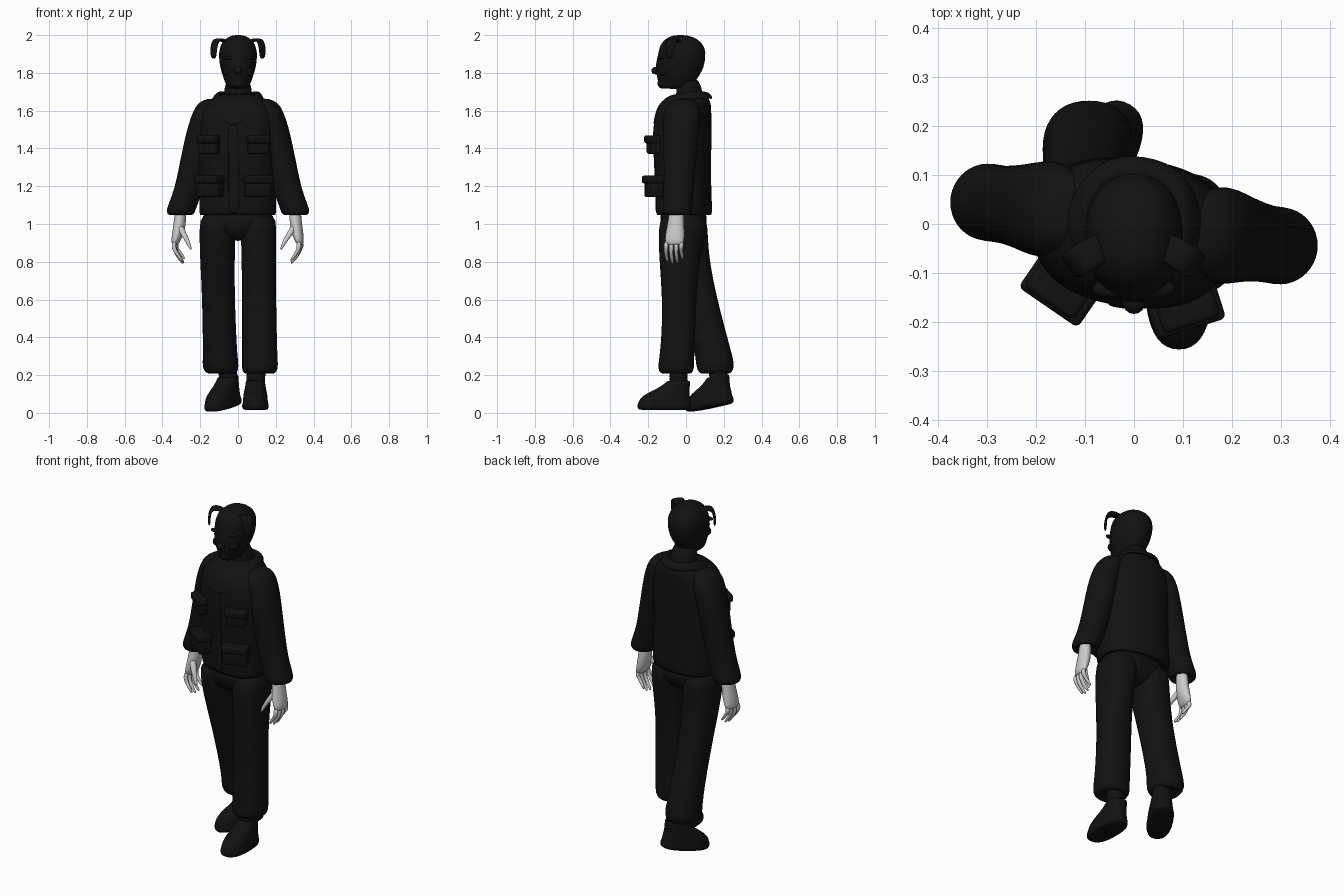
import bpy, bmesh, math
from mathutils import Matrix, Vector

BLACK = bpy.data.materials.new("black_cloth")
BLACK.diffuse_color = (0.006, 0.006, 0.006, 1)
TURN = Matrix.Rotation(math.radians(-8.5), 4, 'Z')   # upper body twist
I = Matrix.Identity(4)


def finish(name, bm, mat=BLACK, M=I, sub=1, thick=0, bevel=0):
    bmesh.ops.recalc_face_normals(bm, faces=bm.faces)
    me = bpy.data.meshes.new(name)
    bm.to_mesh(me)
    bm.free()
    for p in me.polygons:
        p.use_smooth = True
    if mat:
        me.materials.append(mat)
    ob = bpy.data.objects.new(name, me)
    bpy.context.collection.objects.link(ob)
    ob.matrix_world = M
    if thick:
        ob.modifiers.new("thickness", 'SOLIDIFY').thickness = thick
    if bevel:
        b = ob.modifiers.new("round", 'BEVEL')
        b.width, b.segments = bevel, 3
    if sub:
        m = ob.modifiers.new("smooth", 'SUBSURF')
        m.levels = m.render_levels = sub
    return ob


def loft(name, rings, n=20, power=2.0, s=1, **kw):
    """Skin horizontal oval rings given as (x, y, z, rx, ry)."""
    bm = bmesh.new()
    prev = None
    sg = lambda v: math.copysign(abs(v) ** (2 / power), v)
    for i, (x, y, z, rx, ry) in enumerate(rings):
        cur = []
        for k in range(n):
            a = 2 * math.pi * (k + .5) / n
            cur.append(bm.verts.new((s * (x + rx * sg(math.cos(a))), y + ry * sg(math.sin(a)), z)))
        if prev:
            for k in range(n):
                bm.faces.new((prev[k], prev[(k + 1) % n], cur[(k + 1) % n], cur[k]))
        if i in (0, len(rings) - 1):
            bm.faces.new(cur)
        prev = cur
    return finish(name, bm, **kw)


def box(name, size, M):
    bm = bmesh.new()
    bmesh.ops.create_cube(bm, size=1)
    bmesh.ops.scale(bm, vec=size, verts=bm.verts)
    return finish(name, bm, M=M, sub=0, bevel=.012)


def ball(name, loc, size, M=I):
    bm = bmesh.new()
    bmesh.ops.create_uvsphere(bm, u_segments=16, v_segments=10, radius=1)
    bmesh.ops.scale(bm, vec=size, verts=bm.verts)
    return finish(name, bm, M=M @ Matrix.Translation(loc), sub=0)


# Head and neck
loft("head", [(0, -.06, 1.715, .045, .075), (0, -.058, 1.725, .06, .088), (0, -.045, 1.77, .077, .106),
              (0, -.038, 1.81, .09, .125), (0, -.03, 1.85, .1, .131), (0, -.02, 1.91, .103, .127),
              (0, -.022, 1.95, .093, .116), (0, -.025, 1.98, .068, .085), (0, -.028, 1.996, .04, .05),
              (0, -.03, 2.0, .015, .02)], power=2.2)
loft("neck", [(0, .02, 1.6, .085, .085), (0, .02, 1.68, .075, .07), (0, .01, 1.78, .07, .065)])
ball("nose", (0, -.158, 1.812), (.024, .026, .02))
ball("chin", (0, -.125, 1.745), (.04, .026, .028))
for s in (-1, 1):
    ball("brow", (s * .05, -.132, 1.88), (.035, .018, .01))
    ball("cheek", (s * .05, -.115, 1.81), (.03, .03, .026))
    # Folded ear flap
    bm = bmesh.new()
    out, side = Vector((s * .78, -.5, 0)), Vector((s * .55, .8, 0))
    base = Vector((s * .025, -.02, 0))
    rows = []
    for d, z, w in [(.03, 1.962, .03), (.075, 1.984, .034), (.115, 1.984, .034),
                    (.134, 1.96, .032), (.142, 1.915, .03), (.14, 1.874, .022)]:
        rows.append([bm.verts.new(base + out * d + side * w * k + Vector((0, 0, z))) for k in (-1, 0, 1)])
    for a, b in zip(rows, rows[1:]):
        for k in (0, 1):
            bm.faces.new((a[k], a[k + 1], b[k + 1], b[k]))
    finish("ear", bm, thick=.014)

# Jacket body
loft("jacket", [(0, -.01, 1.07, .17, .11), (0, -.01, 1.04, .195, .135), (0, -.01, 1.05, .207, .147),
                (0, -.012, 1.15, .203, .144), (0, -.018, 1.3, .2, .146), (0, -.02, 1.45, .205, .153),
                (0, -.018, 1.55, .205, .15), (0, -.012, 1.61, .19, .143), (0, 0, 1.65, .155, .128),
                (0, .01, 1.68, .11, .1), (0, .01, 1.69, .06, .06)], n=28, power=2.4, M=TURN)
# Front closing flap
bm = bmesh.new()
col = [[bm.verts.new((x, y, z)) for x in (-.03, 0, .03)]
       for y, z in ((-.162, 1.05), (-.161, 1.15), (-.168, 1.3), (-.176, 1.45), (-.172, 1.53))]
for a, b in zip(col, col[1:]):
    for k in (0, 1):
        bm.faces.new((a[k], a[k + 1], b[k + 1], b[k]))
finish("front_flap", bm, M=TURN, thick=.012)

# Turned-down collar running into a V at the front
bm = bmesh.new()
inner = [(0, .095, 1.69), (.06, .08, 1.695), (.092, .025, 1.7), (.09, -.05, 1.68), (.055, -.125, 1.61), (0, -.165, 1.53)]
ridge = [(0, .125, 1.7), (.08, .105, 1.708), (.115, .025, 1.712), (.112, -.06, 1.69), (.07, -.145, 1.615), (0, -.18, 1.52)]
outer = [(0, .15, 1.665), (.095, .13, 1.668), (.15, .025, 1.665), (.142, -.075, 1.638), (.095, -.165, 1.585), (0, -.178, 1.495)]
loops = []
for row in (inner, ridge, outer):
    full = row + [(-x, y, z) for x, y, z in row[-2:0:-1]]
    loops.append([bm.verts.new(p) for p in full])
for a, b in zip(loops, loops[1:]):
    for k in range(len(a)):
        j = (k + 1) % len(a)
        bm.faces.new((a[k], a[j], b[j], b[k]))
finish("collar", bm, M=TURN, thick=.014, sub=2)

for s in (-1, 1):
    # Sleeve with gathered cuff
    loft("sleeve", [(.13, .005, 1.665, .03, .04), (.15, .005, 1.645, .062, .08), (.17, .005, 1.6, .07, .1),
                    (.19, .003, 1.52, .078, .1), (.212, .002, 1.42, .08, .092), (.238, .002, 1.3, .078, .085),
                    (.265, 0, 1.18, .077, .08), (.292, 0, 1.11, .078, .08), (.305, 0, 1.075, .078, .081),
                    (.307, 0, 1.05, .072, .075), (.307, 0, 1.045, .05, .055), (.307, 0, 1.08, .04, .04)],
         s=s, M=TURN)
    # Hand, fingers and thumb
    loft("palm", [(.305, -.005, 1.1, .032, .038), (.308, -.006, 1.03, .032, .042), (.315, -.01, .97, .034, .05),
                  (.328, -.012, .92, .027, .054), (.336, -.012, .885, .016, .05)], n=14, s=s, mat=None, M=TURN)
    for y, dz in ((-.055, .012), (-.027, 0), (.0, .004), (.026, .025)):
        loft("finger", [(.332, y, .91, .014, .014), (.337, y - .002, .875, .013, .013),
                        (.325, y - .004, .84 + dz, .012, .011), (.302, y - .003, .808 + dz, .011, .01),
                        (.29, y, .788 + dz, .005, .006)], n=8, s=s, mat=None, M=TURN)
    loft("thumb", [(.31, -.03, 1.0, .018, .02), (.292, -.045, .96, .021, .02), (.27, -.058, .925, .016, .015),
                   (.252, -.068, .89, .012, .011), (.24, -.073, .862, .005, .006)], n=8, s=s, mat=None, M=TURN)
    # Two bellows pockets with flaps
    for z, h, w, y in ((1.415, .09, .11, -.142), (1.195, .105, .135, -.15)):
        P = TURN @ Matrix.Translation((s * .127, y, z)) @ Matrix.Rotation(s * math.radians(26), 4, 'Z')
        box("pocket", (w, .075, h), P)
        box("pocket_flap", (w + .012, .092, .042), P @ Matrix.Translation((0, -.004, h / 2 - .012)))

# Trousers: hips plus one leg forward, one leg back
loft("trouser_hips", [(0, -.015, .91, .03, .06), (0, -.015, .94, .15, .1), (0, -.015, 1.0, .195, .128),
                      (0, -.012, 1.09, .19, .125)], n=28, power=2.4)
loft("front_leg_trouser", [(.105, -.015, 1.06, .095, .12), (.108, -.018, .98, .096, .128), (.11, -.03, .85, .092, .115),
                           (.11, -.037, .7, .091, .096), (.112, -.036, .55, .092, .09), (.114, -.042, .38, .093, .09),
                           (.116, -.05, .28, .095, .094), (.116, -.053, .235, .098, .097), (.114, -.052, .208, .085, .085),
                           (.11, -.05, .205, .06, .06), (.1, -.045, .24, .05, .05)], power=2.3)
loft("back_leg_trouser", [(-.105, -.012, 1.06, .095, .12), (-.108, -.01, .98, .097, .126), (-.11, .01, .85, .094, .11),
                          (-.106, .045, .7, .089, .1), (-.102, .085, .55, .088, .095), (-.097, .13, .38, .09, .095),
                          (-.094, .15, .29, .093, .1), (-.092, .155, .245, .098, .102), (-.09, .155, .21, .085, .088),
                          (-.08, .155, .205, .06, .06), (-.07, .155, .24, .05, .05)], power=2.3)

# Ankles and shoes
loft("front_ankle", [(.1, -.04, .28, .052, .052), (.095, -.04, .2, .05, .048), (.092, -.04, .12, .05, .05)])
loft("back_ankle", [(-.065, .155, .28, .052, .052), (-.052, .172, .2, .05, .05), (-.04, .185, .12, .05, .05)])
shoe = [(0, 0, 0, .058, .13), (0, 0, .006, .07, .142), (0, 0, .03, .072, .145), (0, 0, .036, .067, .139),
        (0, .004, .065, .066, .134), (0, .022, .092, .062, .112), (0, .052, .118, .056, .083),
        (0, .072, .145, .052, .066), (0, .077, .158, .05, .06), (0, .077, .155, .035, .04)]
loft("front_shoe", shoe, power=2.4, M=Matrix.Translation((.092, -.115, .014)))
loft("back_shoe", shoe, power=2.4,
     M=Matrix.Translation((-.078, .128, .026)) @ Matrix.Rotation(math.radians(-31), 4, 'Z')
     @ Matrix.Rotation(.18, 4, 'X'))
